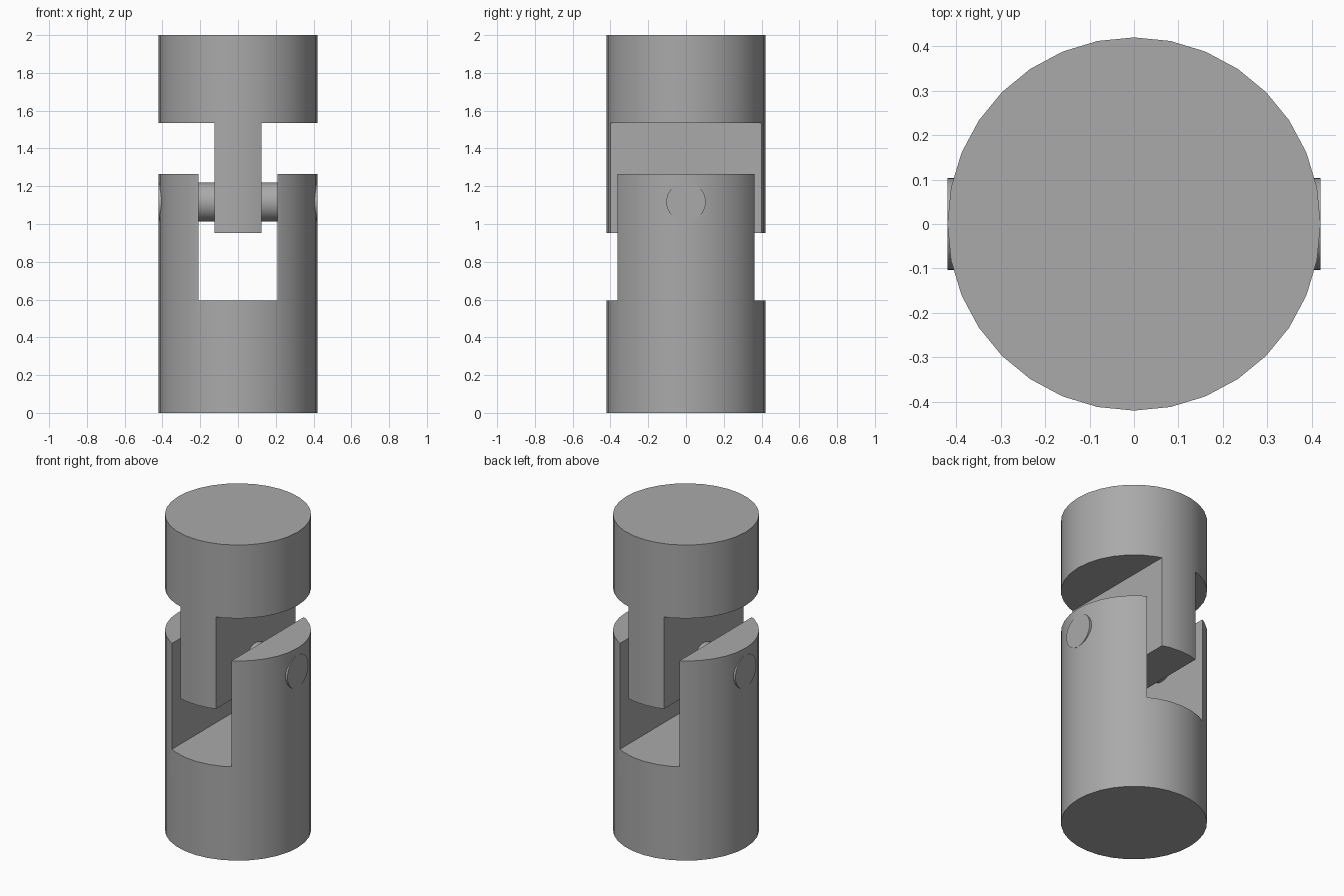
import bpy
from math import pi

old = bpy.data.objects.get("Cube")
if old:
    bpy.data.objects.remove(old, do_unlink=True)

RADIUS = 0.42
HEIGHT = 2.0
SLOT = 0.208        # half width of the fork slot
TONGUE = 0.125      # half thickness of the tongue

steel = bpy.data.materials.new("grey steel")
GREY = (0.4, 0.4, 0.4, 1)
steel.use_nodes = True
steel.diffuse_color = GREY
steel.node_tree.nodes["Principled BSDF"].inputs["Base Color"].default_value = GREY


def cylinder(name, radius, length, z, rotation=(0, 0, 0)):
    bpy.ops.mesh.primitive_cylinder_add(vertices=32, radius=radius, depth=length,
                                        location=(0, 0, z), rotation=rotation)
    obj = bpy.context.object
    obj.name = name
    obj.data.materials.append(steel)
    return obj


def cut_box(obj, x0, x1, z0, z1):
    """Remove a full-depth block from the object."""
    bpy.ops.mesh.primitive_cube_add(size=1, location=((x0 + x1) / 2, 0, (z0 + z1) / 2))
    cutter = bpy.context.object
    cutter.scale = (x1 - x0, 2, z1 - z0)
    cutter.hide_render = True
    mod = obj.modifiers.new("cut", "BOOLEAN")
    mod.operation = "DIFFERENCE"
    mod.solver = "EXACT"
    mod.object = cutter
    bpy.context.view_layer.objects.active = obj
    bpy.ops.object.modifier_apply(modifier=mod.name)
    bpy.data.objects.remove(cutter, do_unlink=True)


# Lower fork: a shaft with a slot running front to back
FORK_TOP, SLOT_FLOOR = 1.265, 0.594
fork = cylinder("lower_fork", RADIUS, FORK_TOP, FORK_TOP / 2)
cut_box(fork, -SLOT, SLOT, SLOT_FLOOR, FORK_TOP + 1)

# Upper shaft: both sides cut away to leave a flat tongue
TONGUE_BOTTOM, SHOULDER = 0.952, 1.535
shaft = cylinder("upper_tongue_shaft", RADIUS, HEIGHT - TONGUE_BOTTOM,
                 (HEIGHT + TONGUE_BOTTOM) / 2)
for x0, x1 in ((-1, -TONGUE), (TONGUE, 1)):
    cut_box(shaft, x0, x1, TONGUE_BOTTOM - 1, SHOULDER)

# Hinge pin through fork and tongue
pin = cylinder("hinge_pin", 0.104, 2 * RADIUS, 1.117, (0, pi / 2, 0))

# Smooth round sides, sharp machined edges
for obj in (fork, shaft, pin):
    bpy.ops.object.select_all(action="DESELECT")
    obj.select_set(True)
    bpy.context.view_layer.objects.active = obj
    bpy.ops.object.shade_smooth_by_angle(angle=pi / 6)
